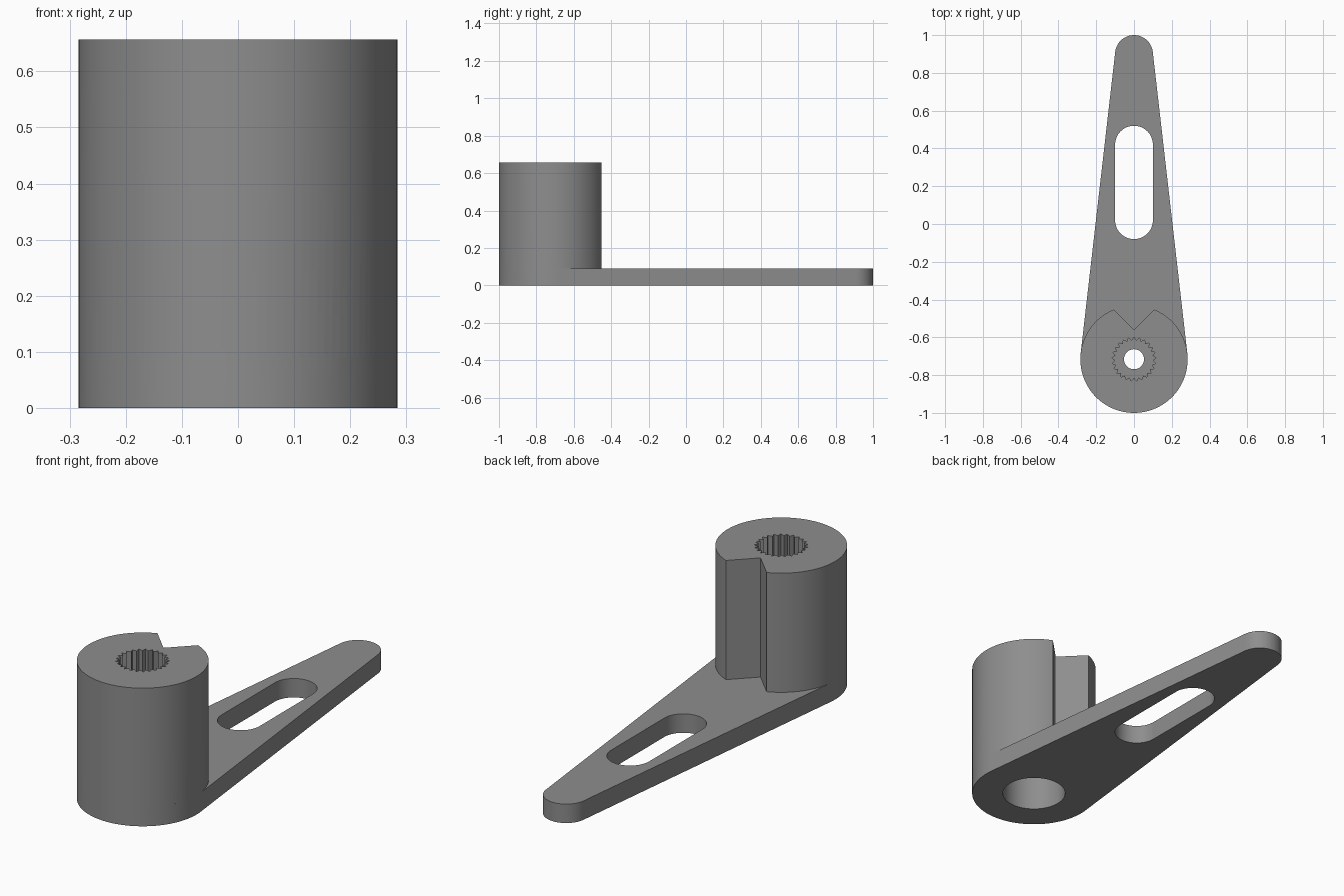
import bpy, bmesh, math

if "Cube" in bpy.data.objects:
    bpy.data.objects.remove(bpy.data.objects["Cube"])

HUB_Y, HUB_R, HUB_TOP = -0.716, 0.284, 0.657
TIP_Y, TIP_R = 0.90, 0.10
PLATE = 0.09

grey = bpy.data.materials.new("mid grey")
grey.diffuse_color = (0.27, 0.27, 0.27, 1)
grey.use_nodes = True
grey.node_tree.nodes["Principled BSDF"].inputs["Base Color"].default_value = grey.diffuse_color


def prism(name, pts, z0, z1):
    """Extrude a closed outline straight up from z0 to z1."""
    bm = bmesh.new()
    face = bm.faces.new([bm.verts.new((x, y, z0)) for x, y in pts])
    top = bmesh.ops.extrude_face_region(bm, geom=[face])["geom"]
    for v in top:
        if isinstance(v, bmesh.types.BMVert):
            v.co.z = z1
    bmesh.ops.recalc_face_normals(bm, faces=bm.faces[:])
    mesh = bpy.data.meshes.new(name)
    bm.to_mesh(mesh)
    bm.free()
    mesh.materials.append(grey)
    obj = bpy.data.objects.new(name, mesh)
    bpy.context.collection.objects.link(obj)
    return obj


def arc(cy, r, a0, a1, n):
    """Points on an arc centred on x = 0, angles in degrees."""
    return [(r * math.cos(math.radians(a0 + (a1 - a0) * i / n)),
             cy + r * math.sin(math.radians(a0 + (a1 - a0) * i / n)))
            for i in range(n + 1)]


def circle(cy, r, n=96):
    return arc(cy, r, 0, 360, n)[:-1]


def combine(target, other, operation):
    mod = target.modifiers.new(operation.lower(), 'BOOLEAN')
    mod.object, mod.operation, mod.solver = other, operation, 'EXACT'
    bpy.context.view_layer.objects.active = target
    bpy.ops.object.modifier_apply(modifier=mod.name)
    bpy.data.objects.remove(other, do_unlink=True)


# Tapered lever plate: two round ends joined by tangent sides
tangent = math.degrees(math.asin((HUB_R - TIP_R) / (TIP_Y - HUB_Y)))
lever = prism("lever_arm",
              arc(HUB_Y, HUB_R, -180 - tangent, tangent, 64)
              + arc(TIP_Y, TIP_R, tangent, 180 - tangent, 40), 0, PLATE)

# Tall hub with a V-shaped notch facing the arm
notch = math.degrees(math.acos(0.107 / HUB_R))
hub = prism("hub", arc(HUB_Y, HUB_R, 180 - notch, 360 + notch, 96)
            + [(0, -0.56)], PLATE, HUB_TOP)
combine(lever, hub, 'UNION')

# Long slot through the arm
slot = prism("slot_cutter", arc(0.42, 0.10, 0, 180, 32)
             + arc(0.02, 0.10, 180, 360, 32), -0.1, 0.3)
combine(lever, slot, 'DIFFERENCE')

# Toothed socket in the top, wide bore from below, screw hole between them
TEETH = 25
spline = []
for i in range(2 * TEETH):
    a = math.pi / 2 + math.pi * i / TEETH
    r = 0.117 if i % 2 == 0 else 0.099
    spline.append((r * math.cos(a), HUB_Y + r * math.sin(a)))
combine(lever, prism("socket_cutter", spline, 0.44, 0.8), 'DIFFERENCE')
combine(lever, prism("bore_cutter", circle(HUB_Y, 0.143), -0.1, 0.36), 'DIFFERENCE')
combine(lever, prism("screw_cutter", circle(HUB_Y, 0.053, 48), 0.3, 0.5), 'DIFFERENCE')

# Smooth round walls, keep the edges crisp
bpy.ops.object.select_all(action='DESELECT')
lever.select_set(True)
bpy.context.view_layer.objects.active = lever
bpy.ops.object.shade_smooth_by_angle(angle=math.radians(25))
